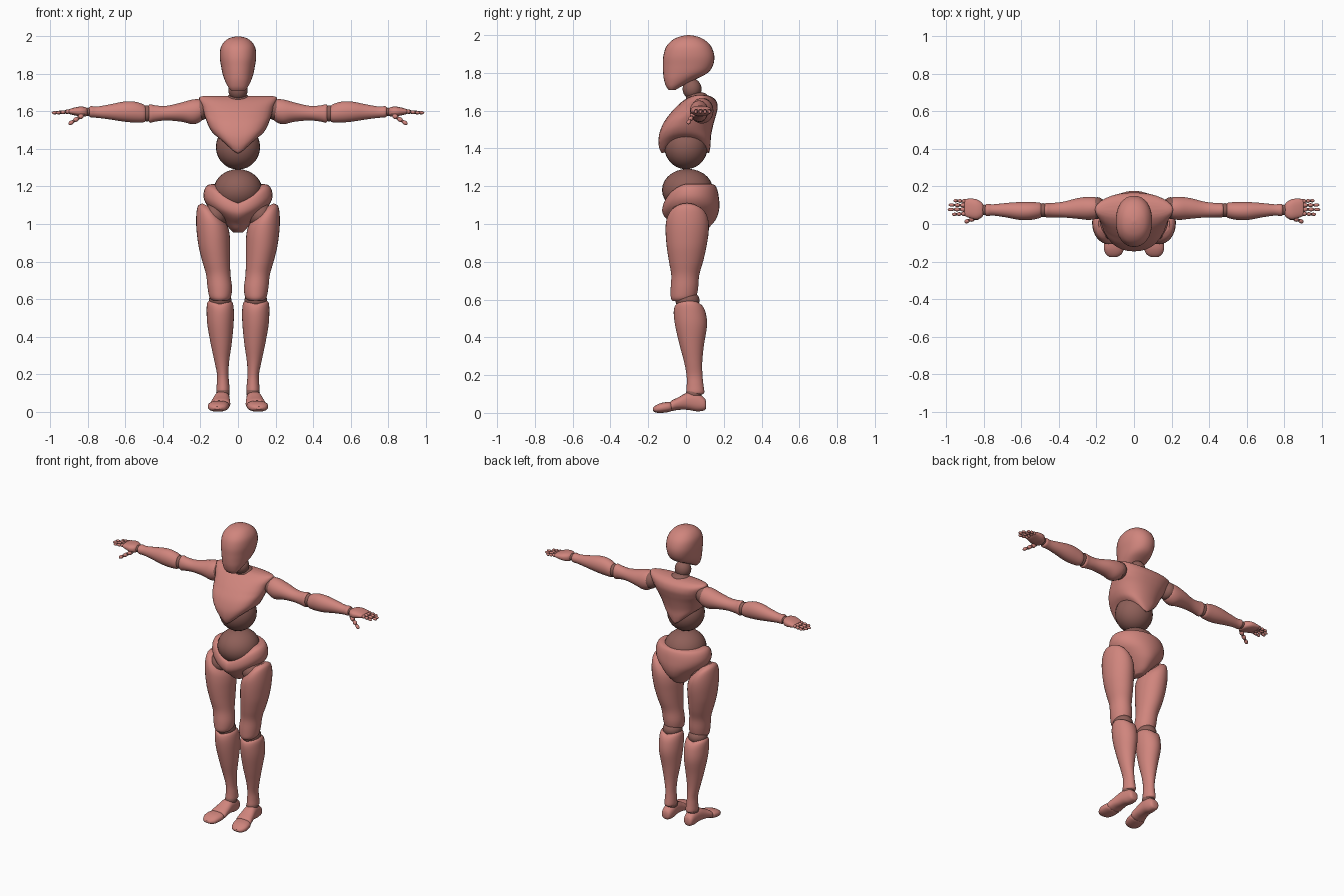
import bpy, bmesh, math
from mathutils import Vector, Matrix


def material(name, rgb):
    m = bpy.data.materials.new(name)
    m.diffuse_color = (*rgb, 1)
    return m


SKIN = material("rose_shell", (0.63, 0.235, 0.205))
JOINT = material("dark_joint", (0.27, 0.115, 0.098))


def finish(bm, name, mat, mirror):
    bmesh.ops.recalc_face_normals(bm, faces=bm.faces)
    me = bpy.data.meshes.new(name)
    bm.to_mesh(me)
    bm.free()
    me.materials.append(mat)
    ob = bpy.data.objects.new(name, me)
    bpy.context.collection.objects.link(ob)
    bpy.ops.object.select_all(action='DESELECT')
    ob.select_set(True)
    bpy.context.view_layer.objects.active = ob
    bpy.ops.object.shade_smooth_by_angle(angle=math.radians(45))
    if mirror:
        ob.modifiers.new("both_sides", 'MIRROR').use_axis = (True, False, False)
    return ob


def spline(rows, steps):
    """Catmull-Rom interpolation of the section rows."""
    out = []
    for i in range(len(rows) - 1):
        a, b, c, d = (rows[min(max(i + k, 0), len(rows) - 1)] for k in (-1, 0, 1, 2))
        for s in range(steps):
            t = s / steps
            out.append([0.5 * (2 * q + (r - p) * t + (2 * p - 5 * q + 4 * r - u) * t * t
                               + (3 * q - p - 3 * r + u) * t ** 3)
                        for p, q, r, u in zip(a, b, c, d)])
    return out + [list(rows[-1])]


def loft(name, rows, axis='Z', mat=SKIN, mirror=False, power=2.0, warp=None, sides=32, steps=4):
    """Rows are (station, u0, u1, v0, v1); ellipse-like sections fill each box."""
    bm = bmesh.new()
    rings = []
    for s, u0, u1, v0, v1 in spline(rows, steps):
        ring = []
        for i in range(sides):
            a = 2 * math.pi * i / sides
            cu, cv = (math.copysign(abs(f) ** (2 / power), f) for f in (math.cos(a), math.sin(a)))
            u = (u0 + u1) / 2 + cu * (u1 - u0) / 2
            v = (v0 + v1) / 2 + cv * (v1 - v0) / 2
            p = Vector({'Z': (u, v, s), 'Y': (u, s, v), 'X': (s, u, v)}[axis])
            if warp:
                p.z += warp(p, cu, cv)
            ring.append(bm.verts.new(p))
        rings.append(ring)
    for r, q in zip(rings, rings[1:]):
        for i in range(sides):
            j = (i + 1) % sides
            bm.faces.new((r[i], r[j], q[j], q[i]))
    for ring in (rings[0], rings[-1]):
        mid = bm.verts.new(sum((v.co for v in ring), Vector()) / sides)
        for i in range(sides):
            bm.faces.new((ring[i], ring[(i + 1) % sides], mid))
    return finish(bm, name, mat, mirror)


def ball(name, loc, radii, mat=JOINT, mirror=False, seg=28):
    bm = bmesh.new()
    bmesh.ops.create_uvsphere(bm, u_segments=seg, v_segments=seg // 2, radius=1,
                              matrix=Matrix.Translation(loc) @ Matrix.Diagonal((*radii, 1)))
    return finish(bm, name, mat, mirror)


def digit(name, start, end, radius, pieces=3):
    """Finger made of egg-shaped links with a dark knuckle at each start."""
    a, b = Vector(start), Vector(end)
    d = (b - a) / pieces
    turn = d.to_track_quat('Z', 'Y').to_matrix().to_4x4()
    for i in range(pieces):
        r = radius * (1 - 0.12 * i)
        bm = bmesh.new()
        bmesh.ops.create_uvsphere(bm, u_segments=12, v_segments=8, radius=1,
                                  matrix=Matrix.Translation(a + d * (i + 0.5)) @ turn
                                  @ Matrix.Diagonal((r, r, d.length * 0.54, 1)))
        finish(bm, f"{name}_link_{i + 1}", SKIN, True)
        ball(f"{name}_knuckle_{i + 1}", a + d * i, (r * 0.75,) * 3, mirror=True, seg=10)


def sym(rows):
    """Turn (z, half width, y0, y1) rows into centred sections."""
    return [(z, -w, w, y0, y1) for z, w, y0, y1 in rows]


# Head and neck
loft("head", sym([(1.71, .035, -.092, -.055), (1.73, .052, -.106, -.02), (1.765, .07, -.117, .05),
                  (1.80, .082, -.121, .115), (1.84, .09, -.122, .143), (1.89, .097, -.12, .15),
                  (1.94, .092, -.104, .133), (1.975, .07, -.07, .098), (1.993, .04, -.03, .058),
                  (2.0, .006, .008, .02)]), power=2.2)
ball("neck", (0, .032, 1.715), (.052, .05, .055))
ball("neck_base", (0, .06, 1.67), (.06, .06, .03))

# Rib cage, arched upward at its lower sides
loft("chest", sym([(1.375, .085, -.125, .12), (1.385, .10, -.135, .125), (1.42, .13, -.145, .13),
                   (1.47, .152, -.143, .133), (1.53, .168, -.122, .146), (1.58, .18, -.088, .16),
                   (1.62, .19, -.052, .168), (1.655, .205, -.012, .158), (1.676, .205, .025, .13),
                   (1.683, .175, .05, .10)]), power=2.3,
     warp=lambda p, cu, cv: .075 * abs(cu) ** 1.3 * max(0, min(1, (1.58 - p.z) / .2)))
ball("belly", (0, 0, 1.41), (.118, .115, .12))

# Waist ball and pelvis with a rim dipping at the front
ball("waist", (0, .008, 1.18), (.13, .135, .112))
loft("pelvis", sym([(.955, .025, .0, .08), (.975, .045, -.04, .115), (1.02, .085, -.08, .155),
                    (1.06, .125, -.107, .172), (1.10, .165, -.122, .177), (1.14, .183, -.126, .174),
                    (1.18, .18, -.122, .166), (1.205, .165, -.112, .153), (1.213, .14, -.09, .13)]),
     warp=lambda p, cu, cv: -.10 * max(0, -cv) ** 1.2 * (1 - abs(cu)) ** .6
     * max(0, (p.z - 1.0) / .21))

# Legs
ball("hip_joint", (.122, .0, 1.045), (.07, .085, .07), mirror=True)
loft("thigh", [(.592, .055, .135, -.07, .03), (.61, .038, .152, -.08, .052),
               (.66, .032, .162, -.081, .064), (.73, .04, .17, -.078, .07),
               (.80, .042, .19, -.09, .09), (.88, .042, .21, -.102, .108),
               (.96, .044, .222, -.108, .12), (1.02, .055, .222, -.104, .118),
               (1.06, .085, .213, -.082, .097), (1.085, .12, .19, -.045, .055)], mirror=True,
     warp=lambda p, cu, cv: .5 * (p.x - .14) * max(0, min(1, (p.z - .88) / .18)))
ball("knee", (.095, .008, .595), (.06, .064, .05), mirror=True)
loft("shin", [(.098, .055, .105, .015, .085), (.108, .045, .115, .002, .097),
              (.15, .047, .113, .004, .092), (.20, .051, .112, .003, .087),
              (.27, .047, .126, -.01, .086), (.36, .034, .145, -.034, .095),
              (.46, .024, .163, -.057, .111), (.53, .022, .167, -.065, .105),
              (.57, .028, .164, -.06, .09), (.585, .045, .15, -.045, .07)], mirror=True,
     warp=lambda p, cu, cv: .02 * (abs(cu) - .5) * max(0, min(1, (p.z - .5) / .08)))
ball("ankle", (.08, .04, .10), (.036, .042, .036), mirror=True)

# Feet
loft("foot", [(.107, .07, .10, .03, .055), (.098, .053, .113, .014, .078),
              (.06, .044, .12, .008, .104), (.01, .044, .128, .016, .108),
              (-.04, .042, .14, .016, .083), (-.075, .042, .149, .01, .066),
              (-.085, .055, .14, .015, .055)], axis='Y', mirror=True, power=2.3)
loft("toes", [(-.075, .055, .145, .012, .052), (-.09, .046, .156, .005, .058),
              (-.13, .052, .161, .0, .053), (-.16, .066, .15, .002, .04),
              (-.176, .09, .13, .012, .026)], axis='Y', mirror=True, power=2.4)

# Arms
ball("shoulder", (.195, .085, 1.61), (.045, .058, .056), mirror=True)
loft("upper_arm", [(.185, .05, .12, 1.575, 1.64), (.197, .03, .14, 1.548, 1.662),
                   (.24, .022, .145, 1.532, 1.664), (.30, .028, .138, 1.545, 1.648),
                   (.38, .035, .118, 1.552, 1.63), (.44, .035, .112, 1.546, 1.632),
                   (.47, .036, .112, 1.54, 1.638), (.482, .05, .098, 1.56, 1.62)],
     axis='X', mirror=True)
ball("elbow", (.485, .074, 1.59), (.034, .037, .043), mirror=True)
loft("forearm", [(.488, .05, .098, 1.56, 1.615), (.50, .033, .113, 1.543, 1.635),
                 (.55, .022, .117, 1.541, 1.652), (.61, .022, .117, 1.546, 1.652),
                 (.68, .035, .112, 1.557, 1.638), (.75, .045, .105, 1.566, 1.626),
                 (.785, .042, .107, 1.568, 1.628), (.795, .055, .095, 1.58, 1.615)],
     axis='X', mirror=True)
ball("wrist", (.80, .075, 1.598), (.022, .028, .022), mirror=True)

# Hands
loft("palm", [(.80, .055, .095, 1.585, 1.612), (.812, .035, .115, 1.573, 1.622),
              (.84, .024, .132, 1.573, 1.626), (.875, .032, .135, 1.58, 1.62),
              (.90, .042, .132, 1.587, 1.612), (.905, .055, .12, 1.594, 1.606)],
     axis='X', mirror=True, power=2.5)
tips = {"index_finger": (.055, .97), "middle_finger": (.078, .992),
        "ring_finger": (.10, .987), "little_finger": (.121, .962)}
for finger, (y, tip) in tips.items():
    digit(finger, (.895, y, 1.60), (tip, y + .12 * (y - .088), 1.592), .0115)
digit("thumb", (.825, .04, 1.582), (.902, .010, 1.532), .0145)
